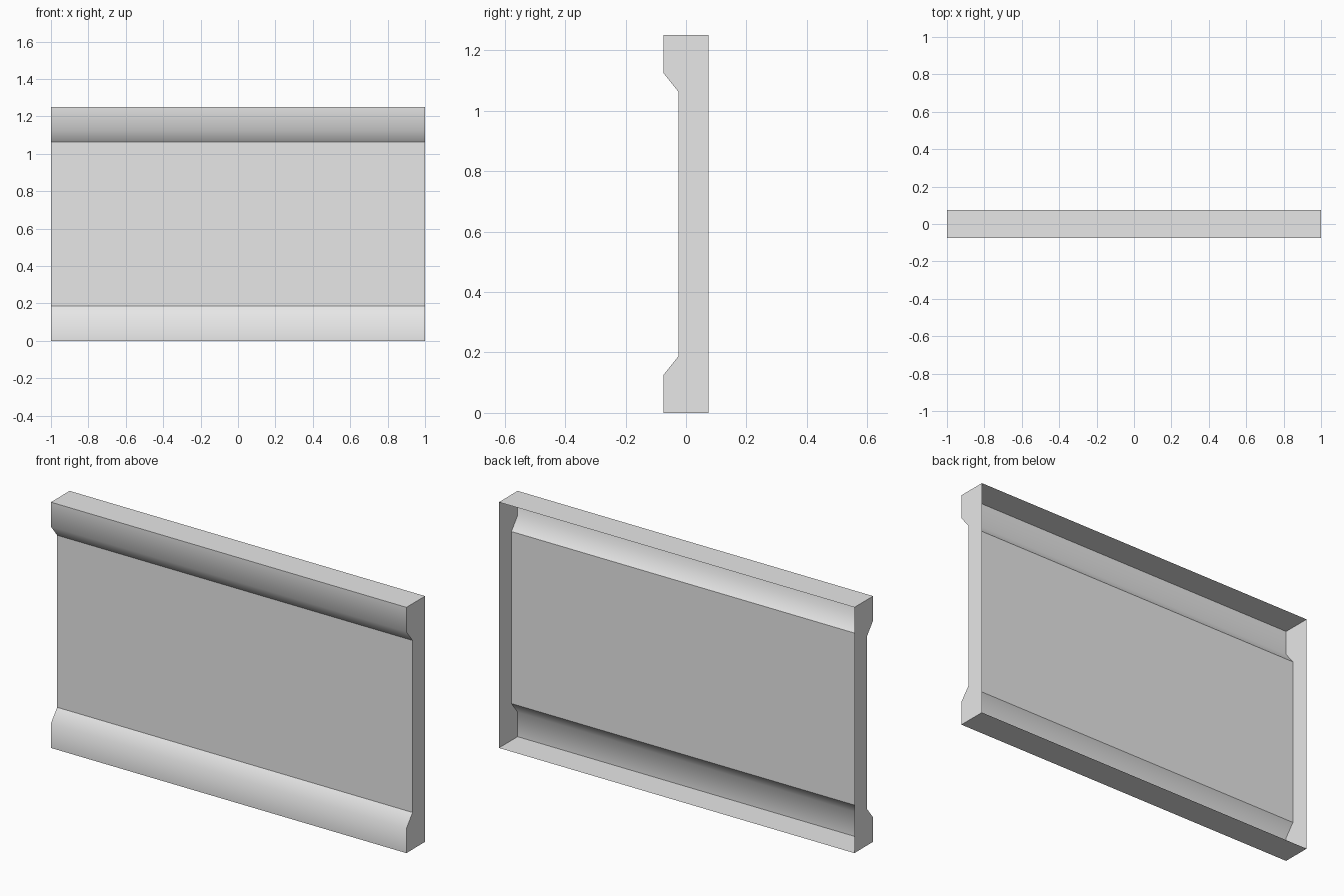
import bpy
import bmesh

default = bpy.data.objects.get("Cube")
if default:
    bpy.data.objects.remove(default, do_unlink=True)

# One plain grey finish
grey = bpy.data.materials.new("light_grey")
grey.use_nodes = True
colour = (0.8, 0.8, 0.8, 1.0)
grey.diffuse_color = colour
grey.node_tree.nodes["Principled BSDF"].inputs["Base Color"].default_value = colour

HEIGHT = 1.25
BACK, LIP, PANEL = 0.075, -0.075, -0.025

# Side profile (y, z): lower half, then its mirror for the upper half
lower = [(BACK, 0), (LIP, 0), (LIP, 0.125), (PANEL, 0.1875)]
profile = lower + [(y, HEIGHT - z) for y, z in reversed(lower)]

bm = bmesh.new()
right_end = [bm.verts.new((-1, y, z)) for y, z in profile]
left_end = [bm.verts.new((1, y, z)) for y, z in profile]

# Bottom, lips, slopes, panel and top; the back stays open
for i in range(len(profile) - 1):
    bm.faces.new((right_end[i], left_end[i], left_end[i + 1], right_end[i + 1]))

# End caps
bm.faces.new(right_end)
bm.faces.new(list(reversed(left_end)))
bmesh.ops.recalc_face_normals(bm, faces=bm.faces)
front = next(f for f in bm.faces if abs(f.calc_center_median().z - HEIGHT / 2) < 0.01
             and abs(f.calc_center_median().x) < 0.01)
if front.normal.y > 0:
    bmesh.ops.reverse_faces(bm, faces=bm.faces)

# Only the bend between each lip and its slope is smooth
bends = {frozenset((right_end[i], left_end[i])) for i in (2, 5)}
for face in bm.faces:
    face.smooth = True
for edge in bm.edges:
    edge.smooth = frozenset(edge.verts) in bends

mesh = bpy.data.meshes.new("wall_panel")
bm.to_mesh(mesh)
bm.free()
mesh.materials.append(grey)
wall_panel = bpy.data.objects.new("wall_panel", mesh)
bpy.context.collection.objects.link(wall_panel)
